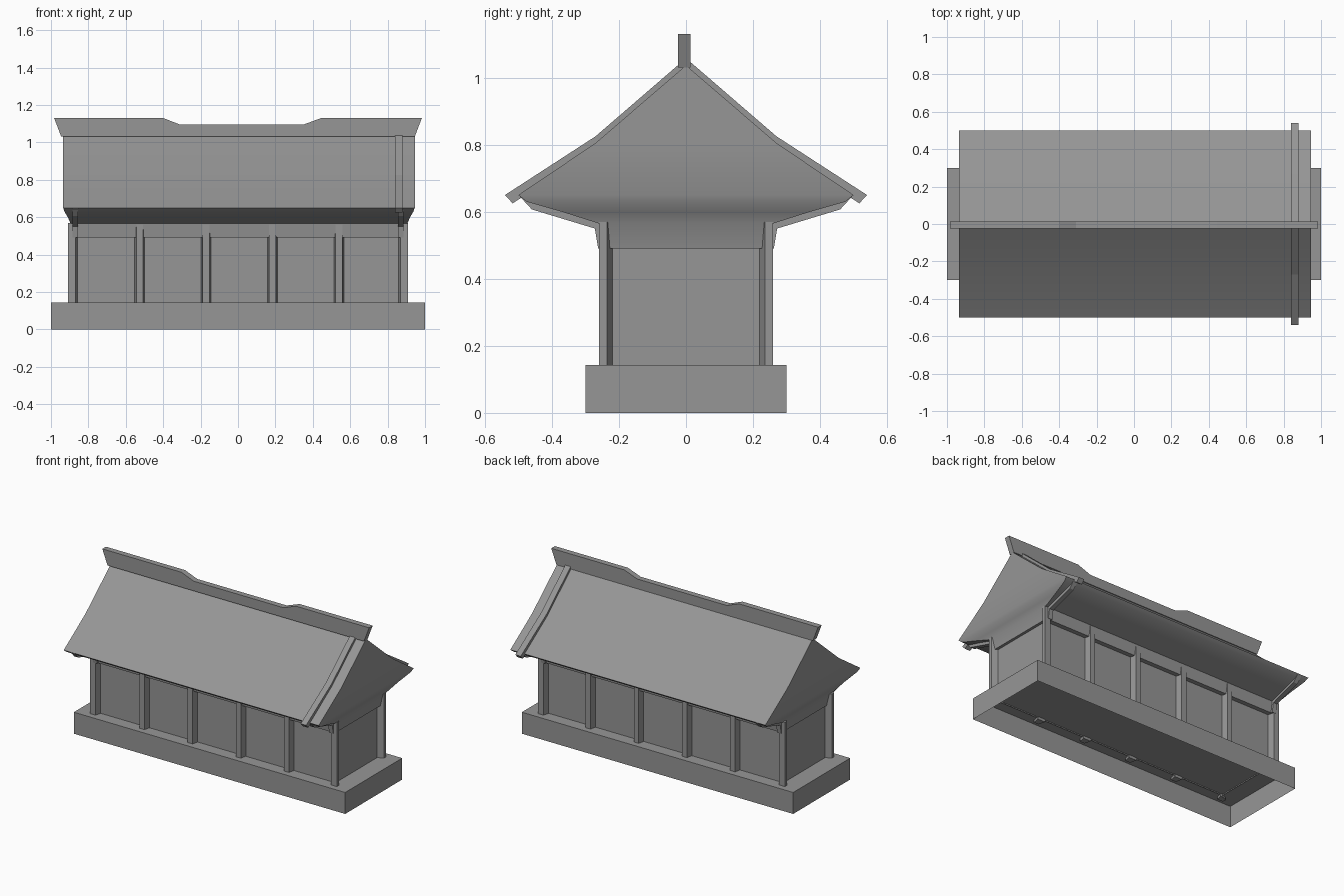
import bpy
import bmesh

default = bpy.data.objects.get("Cube")
if default:
    bpy.data.objects.remove(default, do_unlink=True)

grey = bpy.data.materials.new("plain grey")
grey.use_nodes = True
colour = (0.305, 0.305, 0.305, 1)
grey.diffuse_color = colour
grey.node_tree.nodes["Principled BSDF"].inputs["Base Color"].default_value = colour


def finish(name, bm, smooth=False):
    """Turn a bmesh into a grey object."""
    bmesh.ops.recalc_face_normals(bm, faces=bm.faces)
    mesh = bpy.data.meshes.new(name)
    bm.to_mesh(mesh)
    bm.free()
    mesh.materials.append(grey)
    ob = bpy.data.objects.new(name, mesh)
    bpy.context.collection.objects.link(ob)
    if smooth:
        bpy.ops.object.select_all(action="DESELECT")
        ob.select_set(True)
        bpy.context.view_layer.objects.active = ob
        bpy.ops.object.shade_smooth_by_angle(angle=0.6)
    return ob


def loft(name, rings, bottom=True, top=True, smooth=False):
    """Skin a list of closed rings of points."""
    bm = bmesh.new()
    rows = [[bm.verts.new(p) for p in ring] for ring in rings]
    n = len(rows[0])
    for a, b in zip(rows, rows[1:]):
        for i in range(n):
            j = (i + 1) % n
            bm.faces.new((a[i], a[j], b[j], b[i]))
    if bottom:
        bm.faces.new(rows[0])
    if top:
        bm.faces.new(rows[-1])
    bmesh.ops.remove_doubles(bm, verts=bm.verts, dist=0.0001)
    return finish(name, bm, smooth)


def rect(hx, hy, z, cx=0):
    return [(cx + sx * hx, sy * hy, z)
            for sx, sy in ((-1, -1), (1, -1), (1, 1), (-1, 1))]


def strip(name, outer, inner, lo, hi, place):
    """Thick band between two paths, running from lo to hi across."""
    rings = [[place(o, lo), place(o, hi), place(i, hi), place(i, lo)]
             for o, i in zip(outer, inner)]
    return loft(name, rings)


# Open-bottomed plinth and the recessed wall panels
loft("plinth", [rect(1, 0.3, 0), rect(1, 0.3, 0.143)], bottom=False)
loft("wall_panels", [rect(0.872, 0.22, 0.135), rect(0.872, 0.22, 0.5)],
     bottom=False, top=False)

# Roof body: lintel, flared soffit, gables and two-pitch slopes
sections = [(0.49, 0.885, 0.25), (0.565, 0.9, 0.26), (0.6, 0.915, 0.37),
            (0.63, 0.933, 0.475), (0.65, 0.94, 0.5),
            (0.805, 0.94, 0.27), (1.037, 0.94, 0)]
loft("roof_body", [rect(hx, hy, z, 0.005) for z, hx, hy in sections],
     top=False, smooth=True)

# Posts with chamfered sides, reaching a little through the floor
middle = [(-0.028, 0.215), (-0.018, 0.26), (0.018, 0.26), (0.028, 0.215)]
corner = [(0.91, 0.26), (0.91, 0.235), (0.868, 0.218), (0.857, 0.218),
          (0.868, 0.26)]
for sy, side in ((-1, "front"), (1, "back")):
    for k in range(4):
        cx = 0.007 + 0.355 * (k - 1.5)
        loft(f"{side}_post_{k + 1}",
             [[(cx + x, sy * y, z) for x, y in middle] for z in (0.125, 0.56)])
    for sx, end in ((1, "left"), (-1, "right")):
        loft(f"{side}_{end}_corner_post",
             [[(sx * x, sy * y, z) for x, y in corner] for z in (0.125, 0.57)])

        # Eave bracket under the soffit
        strip(f"{side}_{end}_eave_bracket",
              [(0.262, 0.49), (0.272, 0.55), (0.46, 0.607), (0.495, 0.645)],
              [(0.24, 0.49), (0.25, 0.58), (0.46, 0.635), (0.485, 0.65)],
              sx * 0.855, sx * 0.885,
              lambda p, x, s=sy: (x, s * p[0], p[1]))

    # Raised tile rib down the slope near the left gable
    strip(f"{side}_roof_rib",
          [(0, 1.058), (0.27, 0.825), (0.54, 0.65)],
          [(0, 1.02), (0.265, 0.79), (0.517, 0.625)],
          0.84, 0.88, lambda p, x, s=sy: (x, s * p[0], p[1]))

# Ridge board with raised, outward leaning ends
strip("ridge_board",
      [(-0.983, 1.13), (-0.4, 1.13), (-0.31, 1.095),
       (0.35, 1.095), (0.445, 1.13), (0.983, 1.13)],
      [(-0.945, 1.03), (-0.4, 1.03), (-0.31, 1.03),
       (0.35, 1.03), (0.445, 1.03), (0.945, 1.03)],
      -0.024, 0.014, lambda p, y: (p[0], y, p[1]))
